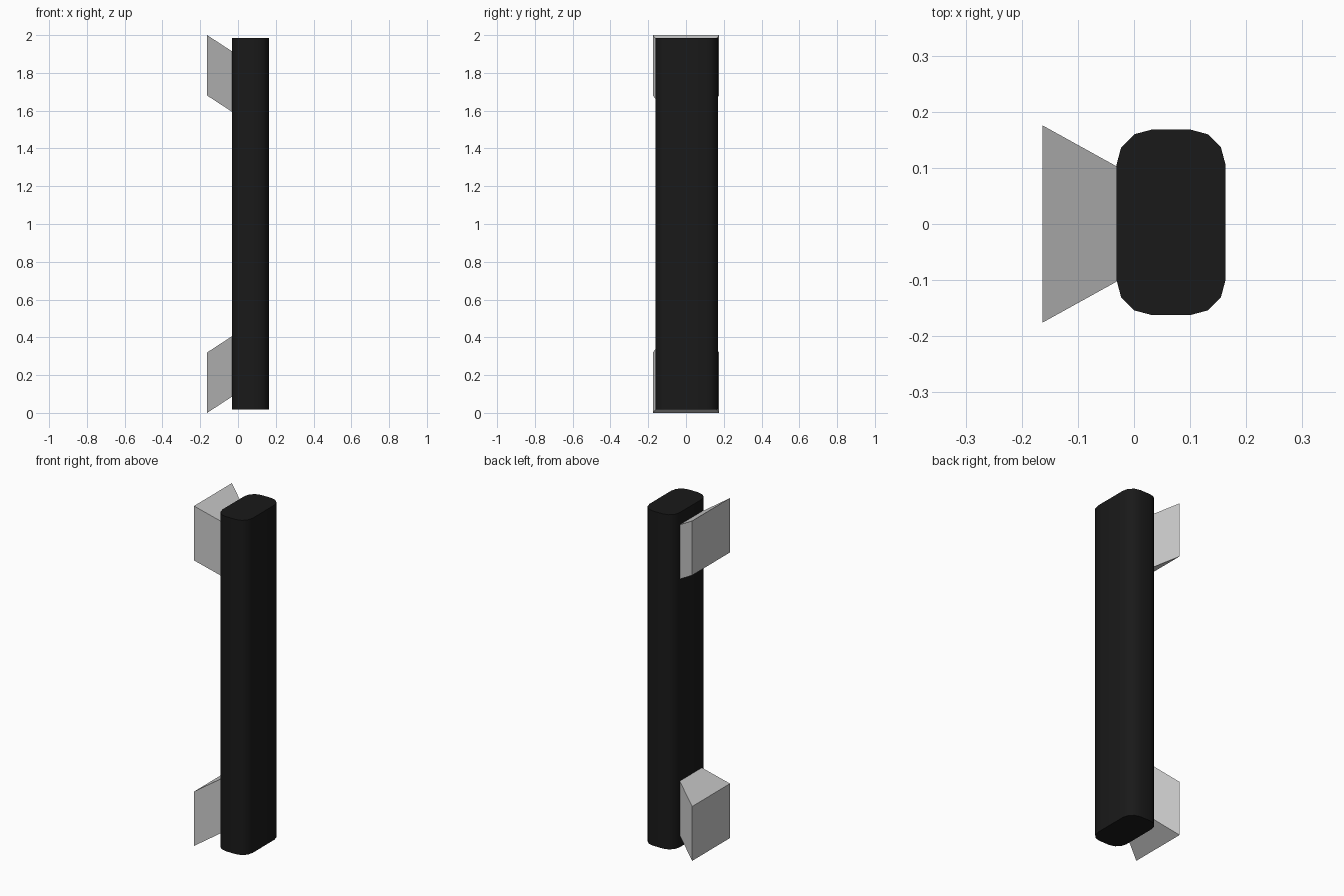
import bpy, bmesh, math

if "Cube" in bpy.data.objects:
    bpy.data.objects.remove(bpy.data.objects["Cube"])

black = bpy.data.materials.new("black")
black.diffuse_color = (0.01, 0.01, 0.01, 1)
black.use_nodes = True
black.node_tree.nodes["Principled BSDF"].inputs["Base Color"].default_value = black.diffuse_color


def prism(name, bottom, top):
    """Closed solid between two matching rings of points."""
    bm = bmesh.new()
    lo = [bm.verts.new(p) for p in bottom]
    hi = [bm.verts.new(p) for p in top]
    n = len(lo)
    bm.faces.new(lo[::-1])
    bm.faces.new(hi)
    for i in range(n):
        j = (i + 1) % n
        bm.faces.new((lo[i], lo[j], hi[j], hi[i]))
    bmesh.ops.recalc_face_normals(bm, faces=bm.faces)
    mesh = bpy.data.meshes.new(name)
    bm.to_mesh(mesh)
    bm.free()
    obj = bpy.data.objects.new(name, mesh)
    bpy.context.collection.objects.link(obj)
    return obj


# Grip bar: rounded rectangle, three segments per corner
cx, cy, hx, hy, r = 0.066, 0.003, 0.0975, 0.1655, 0.064
ring = []
for k, (sx, sy) in enumerate([(1, 1), (-1, 1), (-1, -1), (1, -1)]):
    for s in range(4):
        a = math.radians(90 * k + 30 * s)
        ring.append((cx + sx * (hx - r) + r * math.cos(a),
                     cy + sy * (hy - r) + r * math.sin(a)))
bar = prism("grip_bar", [(x, y, 0.017) for x, y in ring],
            [(x, y, 1.986) for x, y in ring])
bar.data.materials.append(black)
bpy.context.view_layer.objects.active = bar
bar.select_set(True)
bpy.ops.object.shade_smooth_by_angle(angle=math.radians(40))

# Mounting brackets: tapered and slanted towards the middle of the bar
x_wall, x_bar, w_wall, w_bar = -0.1635, -0.0315, 0.176, 0.103
height, slant = 0.32, 0.086
for name, z0, rise in [("lower_bracket", 0.0, slant),
                       ("upper_bracket", 2.0 - height, -slant)]:
    def level(z):
        return [(x_wall, -w_wall, z), (x_bar, -w_bar, z + rise),
                (x_bar, w_bar, z + rise), (x_wall, w_wall, z)]
    prism(name, level(z0), level(z0 + height))
